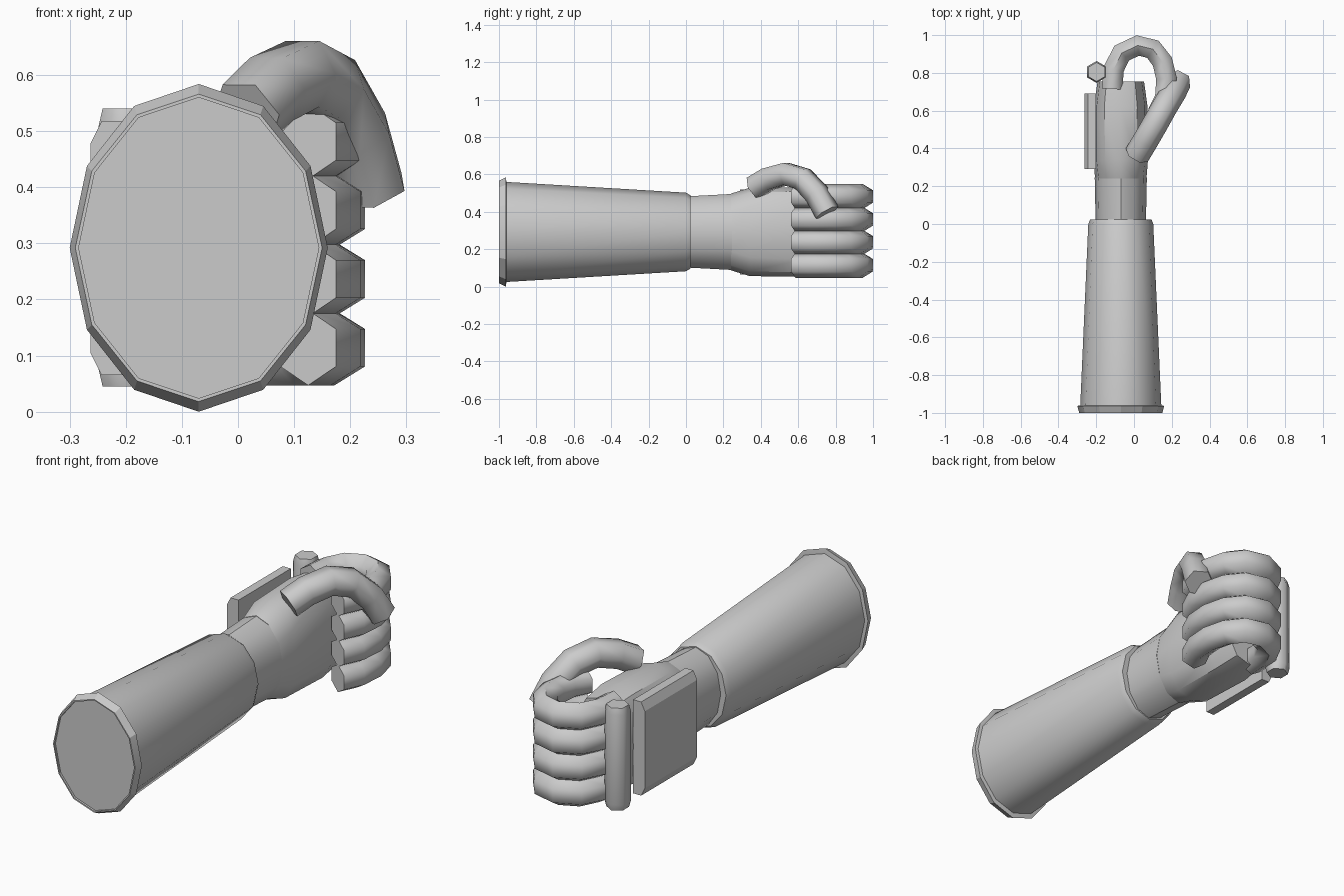
import bpy, math
from math import cos, sin, pi
from mathutils import Vector

if "Cube" in bpy.data.objects:
    bpy.data.objects.remove(bpy.data.objects["Cube"])


def make(name, verts, faces, angle=40):
    me = bpy.data.meshes.new(name)
    me.from_pydata([tuple(v) for v in verts], [], faces)
    ob = bpy.data.objects.new(name, me)
    bpy.context.collection.objects.link(ob)
    bpy.ops.object.select_all(action='DESELECT')
    ob.select_set(True)
    bpy.context.view_layer.objects.active = ob
    bpy.ops.object.mode_set(mode='EDIT')
    bpy.ops.mesh.select_all(action='SELECT')
    bpy.ops.mesh.normals_make_consistent(inside=False)
    bpy.ops.object.mode_set(mode='OBJECT')
    if angle:
        bpy.ops.object.shade_smooth_by_angle(angle=math.radians(angle))
    return ob


def skin(name, rings, angle=40):
    """Bridge equal rings of points and cap both ends."""
    n = len(rings[0])
    verts = [p for r in rings for p in r]
    faces = [(i * n + j, i * n + (j + 1) % n, (i + 1) * n + (j + 1) % n, (i + 1) * n + j)
             for i in range(len(rings) - 1) for j in range(n)]
    faces += [tuple(range(n)), tuple(range(len(verts) - n, len(verts)))]
    return make(name, verts, faces, angle)


def oval(y, rx, rz, cx=-0.07, cz=0.292, power=1.0, n=12):
    def f(c):
        return math.copysign(abs(c) ** power, c) if abs(c) > 1e-6 else 0
    return [(cx + rx * f(cos(2 * pi * k / n)), y, cz + rz * f(sin(2 * pi * k / n)))
            for k in range(n)]


def tube(name, path, normal, r_side, r_norm, n=6):
    """Sweep a polygon along a roughly planar path with the given plane normal."""
    pts, normal, rings = [Vector(p) for p in path], Vector(normal).normalized(), []
    for i, p in enumerate(pts):
        t = (pts[min(i + 1, len(pts) - 1)] - pts[max(i - 1, 0)]).normalized()
        side = t.cross(normal).normalized()
        up = side.cross(t)
        rings.append([p + side * r_side * sin(2 * pi * k / n) + up * r_norm * cos(2 * pi * k / n)
                      for k in range(n)])
    return skin(name, rings, 65)


# Forearm sleeve and flared cuff
skin("forearm", [oval(-0.97, .215, .268), oval(0.0, .172, .21), oval(0.025, .162, .195)])
skin("cuff", [oval(-0.99, .214, .268), oval(-1.0, .214, .268), oval(-1.0, .22, .274),
              oval(-0.963, .23, .292), oval(-0.96, .215, .268)], 25)

# Wrist and palm
skin("wrist", [oval(0.0, .133, .19), oval(0.245, .138, .203)])
skin("palm", [oval(0.24, .136, .205), oval(0.34, .144, .236, power=.8),
              oval(0.62, .142, .24, power=.7), oval(0.755, .123, .225, power=.7)])

# Four curled fingers
curl = [(-.115, .715), (-.108, .82), (-.065, .905), (.02, .945), (.10, .925),
        (.15, .86), (.172, .77), (.165, .67), (.125, .585)]
for k in range(4):
    z = 0.114 + k * 0.1225
    tube(f"finger_{k + 1}", [(x, y, z) for x, y in curl], (0, 0, 1), .063, .067)

# Thumb arching over the fist
tube("thumb", [(.015, .365, .53), (.06, .44, .575), (.115, .535, .602), (.165, .625, .575),
               (.21, .70, .495), (.237, .755, .395)], (.87, -.49, 0), .068, .068)

# Chamfered plate on the back of the hand
profile = [(-.2, .065), (-.243, .065), (-.263, .105), (-.263, .478), (-.243, .518), (-.2, .518)]
skin("back_plate", [[(x, y, z) for x, z in profile] for y in (.29, .69)], 20)

# Hexagonal knuckle bar
skin("knuckle_bar", [[(-.198 + r * sin(k * pi / 3), .805 + r * cos(k * pi / 3), z)
                      for k in range(6)]
                     for z, r in ((.045, .05), (.075, .058), (.51, .058), (.54, .05))], 65)
